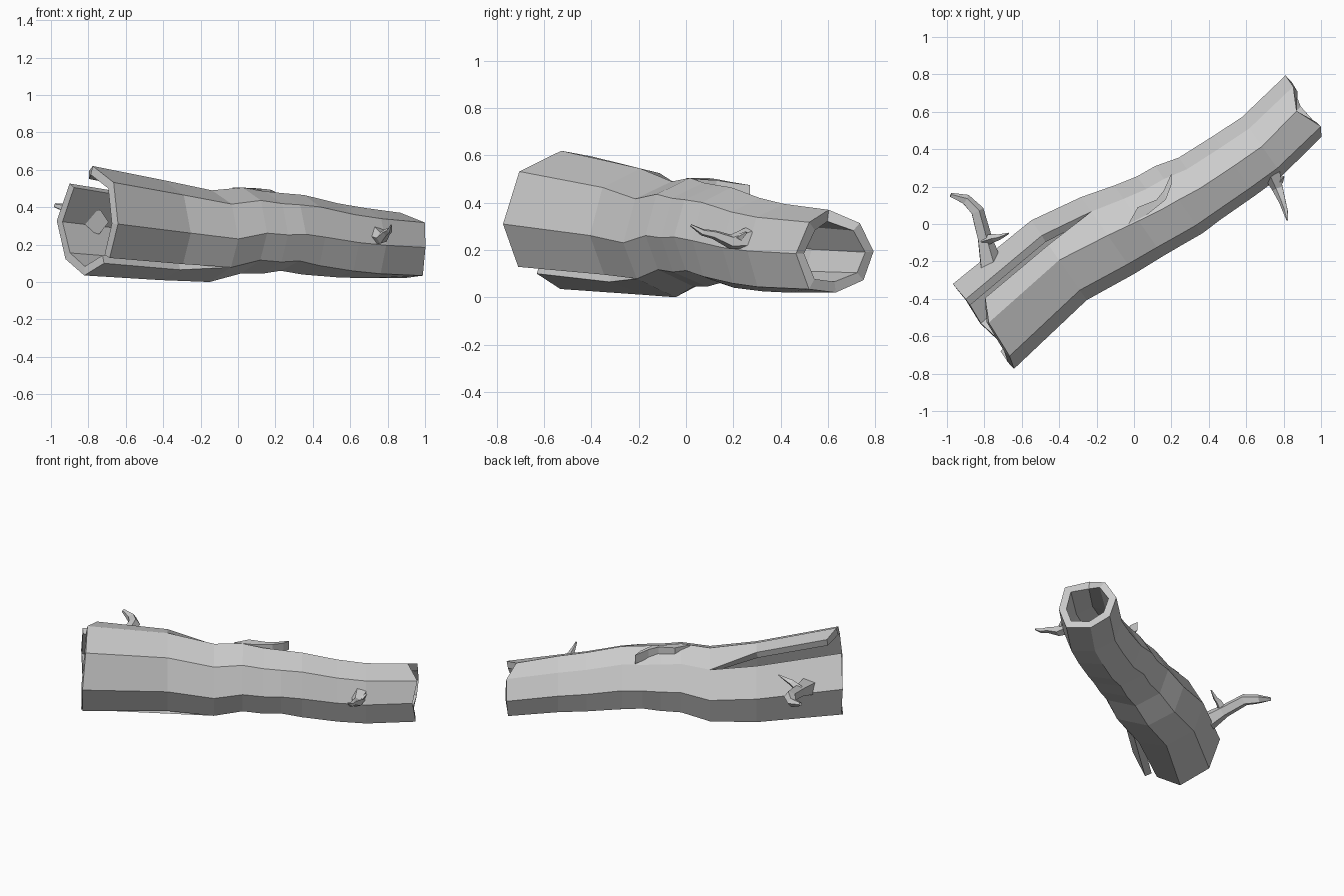
import bpy
import bmesh
import math
from mathutils import Vector

if "Cube" in bpy.data.objects:
    bpy.data.objects.remove(bpy.data.objects["Cube"], do_unlink=True)

bark = bpy.data.materials.new("bark_grey")
bark.use_nodes = True
GREY = (0.6, 0.6, 0.6, 1)
bark.diffuse_color = GREY
bark.node_tree.nodes["Principled BSDF"].inputs["Base Color"].default_value = GREY

ALONG = Vector((0.82, 0.57, 0))
ACROSS = Vector((0.57, -0.82, 0))
UP = Vector((0, 0, 1))


def place(s, u, z):
    """Point from distance along the log, distance across it, and height."""
    return ALONG * s + ACROSS * u + UP * z


def finish(bm, name):
    bmesh.ops.recalc_face_normals(bm, faces=bm.faces)
    mesh = bpy.data.meshes.new(name)
    bm.to_mesh(mesh)
    bm.free()
    mesh.materials.append(bark)
    obj = bpy.data.objects.new(name, mesh)
    bpy.context.collection.objects.link(obj)
    return obj


# Hollow trunk: (along, middle, half width, bottom, top) at each ring
RINGS = [(-0.97, -0.01, 0.28, 0.035, 0.62), (-0.44, -0.07, 0.26, 0.01, 0.545),
         (-0.15, -0.03, 0.25, 0.0, 0.49), (0.03, 0.0, 0.23, 0.045, 0.505),
         (0.16, 0.02, 0.22, 0.045, 0.485), (0.27, 0.03, 0.22, 0.06, 0.475),
         (0.40, 0.045, 0.20, 0.04, 0.465), (0.62, 0.05, 0.195, 0.025, 0.42),
         (0.80, 0.05, 0.19, 0.02, 0.395), (1.09, 0.0, 0.19, 0.02, 0.37)]
# Octagon: (across, height fraction), from lower front round over the top
OCTAGON = [(0.72, 0.16), (1, 0.47), (0.75, 0.85), (0, 1),
           (-0.62, 0.84), (-1, 0.5), (-0.76, 0.15), (-0.08, 0)]
BIG_END_JAG = [0.0, 0.0, 0.02, 0.03, 0.0, -0.01, 0.0, -0.01]
SMALL_END_JAG = [0.02, 0.0, 0.03, -0.03, 0.03, 0.03, 0.02, 0.0]

bm = bmesh.new()
front, back = [], []
for i, (s, mid, half, low, high) in enumerate(RINGS):
    ring = []
    for k, (a, h) in enumerate(OCTAGON):
        jag = BIG_END_JAG[k] if i == 0 else SMALL_END_JAG[k] if i == len(RINGS) - 1 else 0
        flat = min(max(s, 0), 1) * 0.12 if k == 0 else 0
        ring.append(bm.verts.new(place(s + jag, mid + a * half, low + (h - flat) * (high - low))))
    lip, sill = ring[4], ring[0]
    # The big end is split along the top and underneath
    if i == 0:
        lip = bm.verts.new(place(-0.88, -0.13, 0.595))
        sill = bm.verts.new(place(-0.95, 0.11, 0.10))
    elif i == 1:
        lip = bm.verts.new(place(s, -0.17, 0.525))
        sill = bm.verts.new(place(s, 0.09, 0.065))
    front.append(ring[:4] + [lip])
    back.append(ring[4:] + [sill])

for strip in (front, back):
    for r0, r1 in zip(strip, strip[1:]):
        for k in range(4):
            bm.faces.new((r0[k], r0[k + 1], r1[k + 1], r1[k]))
trunk = finish(bm, "hollow_trunk")
wall = trunk.modifiers.new("wall", "SOLIDIFY")
wall.thickness = 0.045
wall.offset = -1
wall.use_even_offset = True

# Raised flap of bark on top
FLAP = [(-0.03, 0.0, 0.505), (0.07, 0.05, 0.5), (0.17, 0.13, 0.495), (0.20, 0.21, 0.482),
        (0.20, 0.27, 0.475), (0.16, 0.18, 0.49), (0.12, 0.13, 0.5), (0.02, 0.09, 0.505)]
bm = bmesh.new()
top = [bm.verts.new(p) for p in FLAP]
base = [bm.verts.new(Vector(p) - UP * 0.06) for p in FLAP]
n = len(FLAP)
for k in range(n):
    j = (k + 1) % n
    bm.faces.new((top[k], top[j], base[j], base[k]))
for k in range(3):
    bm.faces.new((top[k], top[k + 1], top[n - 2 - k], top[n - 1 - k]))
    bm.faces.new((base[k], base[n - 1 - k], base[n - 2 - k], base[k + 1]))
finish(bm, "bark_flap")


def limb(name, path, radii, sides=5):
    """Faceted, tapering limb swept along a path."""
    bm = bmesh.new()
    pts = [Vector(p) for p in path]
    rings = []
    for i, p in enumerate(pts):
        way = (pts[min(i + 1, len(pts) - 1)] - pts[max(i - 1, 0)]).normalized()
        x = way.cross(UP).normalized()
        y = x.cross(way)
        turn = [2 * math.pi * k / sides for k in range(sides)]
        rings.append([bm.verts.new(p + (x * math.cos(t) + y * math.sin(t)) * radii[i]) for t in turn])
    for r0, r1 in zip(rings, rings[1:]):
        for k in range(sides):
            j = (k + 1) % sides
            bm.faces.new((r0[k], r0[j], r1[j], r1[k]))
    bm.faces.new(rings[0])
    bm.faces.new(rings[-1])
    finish(bm, name)


# Back branch with its twig
limb("back_branch",
     [(-0.76, -0.25, 0.32), (-0.80, -0.08, 0.36), (-0.84, 0.07, 0.39), (-0.90, 0.13, 0.39), (-0.98, 0.155, 0.41)],
     [0.07, 0.042, 0.038, 0.03, 0.012])
limb("back_twig",
     [(-0.80, -0.09, 0.37), (-0.75, -0.075, 0.41), (-0.72, -0.07, 0.42), (-0.67, -0.05, 0.45)],
     [0.03, 0.022, 0.015, 0.004], 4)

# Front branch with its spur
limb("front_branch",
     [(0.74, 0.27, 0.25), (0.77, 0.19, 0.235), (0.795, 0.12, 0.265), (0.81, 0.07, 0.275), (0.82, 0.02, 0.305)],
     [0.05, 0.032, 0.02, 0.015, 0.005])
limb("front_spur", [(0.76, 0.21, 0.24), (0.785, 0.23, 0.255), (0.80, 0.255, 0.275)], [0.022, 0.015, 0.005], 4)
